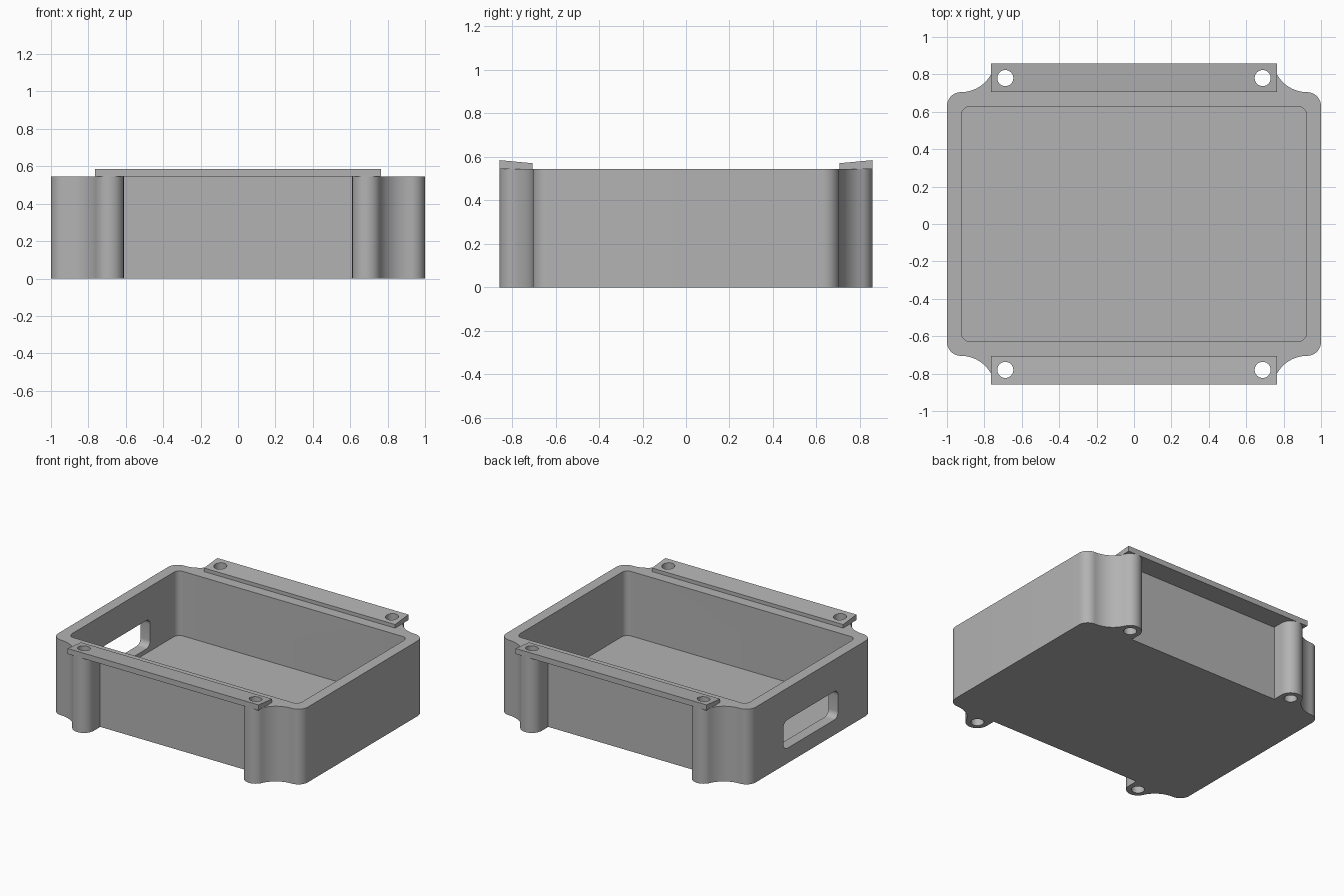
import bpy, bmesh
from math import sin, cos, radians, atan2, degrees

if "Cube" in bpy.data.objects:
    bpy.data.objects.remove(bpy.data.objects["Cube"], do_unlink=True)

GREY = (0.45, 0.45, 0.45, 1)
grey = bpy.data.materials.new("plain grey")
grey.use_nodes = True
grey.diffuse_color = GREY
grey.node_tree.nodes["Principled BSDF"].inputs["Base Color"].default_value = GREY

HEIGHT, WALL, DEPTH = 0.545, 0.0775, 0.705
BOSS_X, BOSS_Y, BOSS_R, HOLE_R = 0.688, 0.78, 0.0775, 0.043


def arc(cx, cy, r, start, end, steps=12):
    angles = [radians(start + (end - start) * i / steps) for i in range(steps + 1)]
    return [(cx + r * cos(a), cy + r * sin(a)) for a in angles]


def four_way(quarter):
    """Mirror a quarter outline about both axes into a closed loop."""
    half = quarter + [(-x, y) for x, y in reversed(quarter)]
    return half + [(-x, -y) for x, y in half]


def rounded(w, h, r):
    return four_way(arc(w - r, h - r, r, 0, 90, 8))


def prism(name, outline, low, high, place=lambda u, v, t: (u, v, t)):
    """Extrude an outline from low to high, mapped into space by place."""
    bm = bmesh.new()
    face = bm.faces.new([bm.verts.new(place(u, v, low)) for u, v in outline])
    new = bmesh.ops.extrude_face_region(bm, geom=[face])["geom"]
    a, b = place(0, 0, low), place(0, 0, high)
    bmesh.ops.translate(bm, vec=[q - p for p, q in zip(a, b)],
                        verts=[g for g in new if isinstance(g, bmesh.types.BMVert)])
    bmesh.ops.recalc_face_normals(bm, faces=bm.faces)
    mesh = bpy.data.meshes.new(name)
    bm.to_mesh(mesh)
    bm.free()
    obj = bpy.data.objects.new(name, mesh)
    obj.data.materials.append(grey)
    bpy.context.collection.objects.link(obj)
    return obj


def activate(obj):
    bpy.ops.object.select_all(action="DESELECT")
    obj.select_set(True)
    bpy.context.view_layer.objects.active = obj


def cut(obj, cutter):
    mod = obj.modifiers.new("cut", "BOOLEAN")
    mod.operation, mod.solver, mod.object = "DIFFERENCE", "EXACT", cutter
    activate(obj)
    bpy.ops.object.modifier_apply(modifier=mod.name)
    bpy.data.objects.remove(cutter, do_unlink=True)


def drill(obj, signs_y):
    for sx in (-1, 1):
        for sy in signs_y:
            ring = arc(sx * BOSS_X, sy * BOSS_Y, HOLE_R, 0, 360, 32)[:-1]
            cut(obj, prism("hole_cutter", ring, -0.1, 0.8))


# Housing outline: rounded corner, concave fillet, screw boss
corner_r = 0.075
corner_x = 1 - corner_r
dx, dy = corner_x - BOSS_X, BOSS_Y - DEPTH
fillet_r = (dx * dx + dy * dy - BOSS_R ** 2) / (2 * (dy + BOSS_R))
tangent = degrees(atan2(DEPTH + fillet_r - BOSS_Y, dx))
quarter = (arc(corner_x, DEPTH - corner_r, corner_r, 0, 90)
           + arc(corner_x, DEPTH + fillet_r, fillet_r, 270, 180 + tangent)[1:]
           + arc(BOSS_X, BOSS_Y, BOSS_R, tangent, 180, 20)[1:]
           + [(BOSS_X - BOSS_R, DEPTH)])
housing = prism("housing", four_way(quarter), 0, HEIGHT)

# Cavity, cable slot in one end wall, screw holes
cut(housing, prism("cavity_cutter", rounded(1 - WALL, DEPTH - WALL, 0.045), WALL, 1))
cut(housing, prism("slot_cutter", rounded(0.313, 0.103, 0.045), -1.1, -0.8,
                   lambda u, v, t: (t, u, v + 0.212)))
drill(housing, (-1, 1))

# Sloped mounting rails across each pair of bosses
rails = []
for name, side in (("front_rail", -1), ("back_rail", 1)):
    outer = BOSS_Y + BOSS_R
    section = [(DEPTH, HEIGHT), (outer, HEIGHT), (outer, 0.585), (DEPTH, 0.571)]
    half_length = BOSS_X + BOSS_R
    rail = prism(name, section, -half_length, half_length,
                 lambda u, v, t: (t, side * u, v))
    drill(rail, (side,))
    rails.append(rail)

for obj in [housing] + rails:
    activate(obj)
    bpy.ops.object.shade_smooth_by_angle(angle=radians(30))
